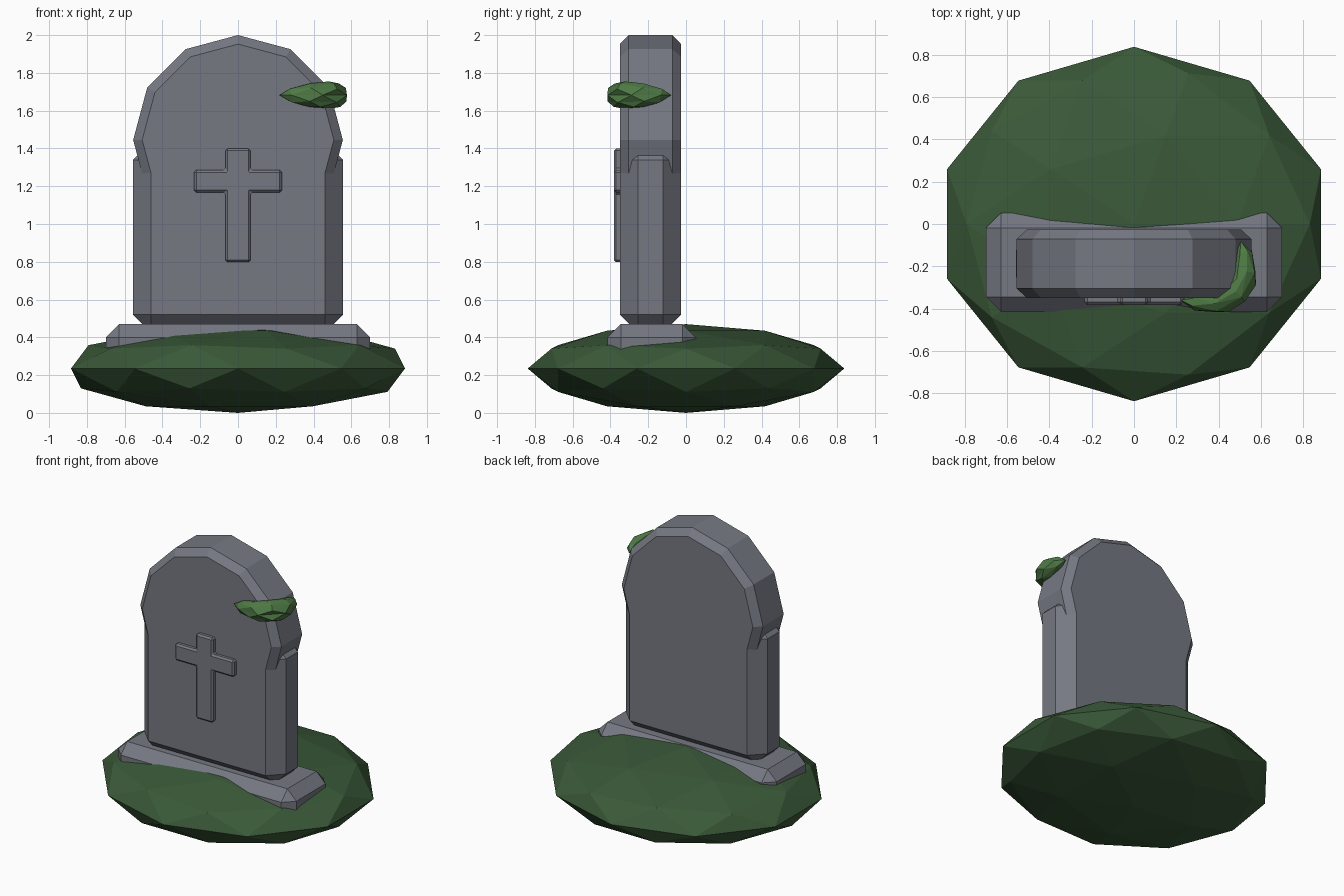
import bpy, bmesh, math
from mathutils import Matrix, Vector

old = bpy.data.objects.get("Cube")
if old:
    bpy.data.objects.remove(old, do_unlink=True)


def material(name, r, g, b):
    m = bpy.data.materials.new(name)
    m.use_nodes = True
    m.diffuse_color = (r, g, b, 1)
    m.node_tree.nodes["Principled BSDF"].inputs["Base Color"].default_value = (r, g, b, 1)
    return m


stone = material("grey_stone", 0.18, 0.19, 0.225)
grass = material("dark_grass", 0.042, 0.1, 0.04)
moss = material("light_moss", 0.075, 0.19, 0.058)


def finish(name, bm, mat, bevel=0):
    bmesh.ops.recalc_face_normals(bm, faces=bm.faces)
    mesh = bpy.data.meshes.new(name)
    bm.to_mesh(mesh)
    bm.free()
    mesh.materials.append(mat)
    ob = bpy.data.objects.new(name, mesh)
    bpy.context.collection.objects.link(ob)
    if bevel:
        mod = ob.modifiers.new("chamfer", "BEVEL")
        mod.width = bevel
        mod.segments = 1
        mod.limit_method = "ANGLE"
        mod.angle_limit = math.radians(60)
    return ob


def box(name, low, high, mat, bevel):
    low, high = Vector(low), Vector(high)
    bm = bmesh.new()
    bmesh.ops.create_cube(bm, size=1)
    bmesh.ops.scale(bm, vec=high - low, verts=bm.verts)
    bmesh.ops.translate(bm, vec=(low + high) / 2, verts=bm.verts)
    return finish(name, bm, mat, bevel)


def prism(name, outline, front, back, mat, bevel):
    """Extrude an x-z outline from front to back along y."""
    bm = bmesh.new()
    face = bm.faces.new([bm.verts.new((x, front, z)) for x, z in outline])
    ext = bmesh.ops.extrude_face_region(bm, geom=[face])
    moved = [v for v in ext["geom"] if isinstance(v, bmesh.types.BMVert)]
    bmesh.ops.translate(bm, vec=(0, back - front, 0), verts=moved)
    # close the front if the extrusion removed it
    rim = [e for e in bm.edges if e.is_boundary]
    if rim:
        bmesh.ops.holes_fill(bm, edges=rim)
    return finish(name, bm, mat, bevel)


# Grassy mound
bm = bmesh.new()
bmesh.ops.create_icosphere(bm, subdivisions=2, radius=1)
bmesh.ops.transform(bm, verts=bm.verts,
                    matrix=Matrix.Translation((0, 0, 0.235)) @ Matrix.Diagonal((0.93, 0.838, 0.235, 1)))
finish("mound", bm, grass)

# Plinth and lower slab
box("plinth", (-0.7, -0.415, 0.2), (0.7, 0.052, 0.47), stone, 0.07)
box("lower_slab", (-0.557, -0.35, 0.425), (0.557, -0.026, 1.435), stone, 0.096)

# Rounded head: twelve-sided disc
arch = [(0.555 * math.sin(math.tau * i / 12), 1.445 + 0.555 * math.cos(math.tau * i / 12))
        for i in range(12)]
prism("rounded_head", arch, -0.35, -0.026, stone, 0.046)

# Raised cross, half outline mirrored
half = [(0.067, 1.4), (0.067, 1.285), (0.233, 1.285), (0.233, 1.167), (0.067, 1.167), (0.067, 0.798)]
cross = half + [(-x, z) for x, z in reversed(half)]
prism("cross", cross, -0.382, -0.32, stone, 0.012)

# Moss clump: a sphere bent round the edge of the stone
p0, p1, p2 = Vector((0.22, -0.36)), Vector((0.6, -0.42)), Vector((0.505, -0.08))
bm = bmesh.new()
bmesh.ops.create_icosphere(bm, subdivisions=2, radius=1)
for v in bm.verts:
    t = (v.co.y + 1) / 2
    centre = p0 * (1 - t) ** 2 + p1 * 2 * t * (1 - t) + p2 * t ** 2
    along = ((p1 - p0) * (1 - t) + (p2 - p1) * t).normalized()
    side = Vector((along.y, -along.x)) * v.co.x * 0.07
    v.co = (centre.x + side.x, centre.y + side.y, 1.682 + v.co.z * 0.073)
finish("moss_clump", bm, moss)
